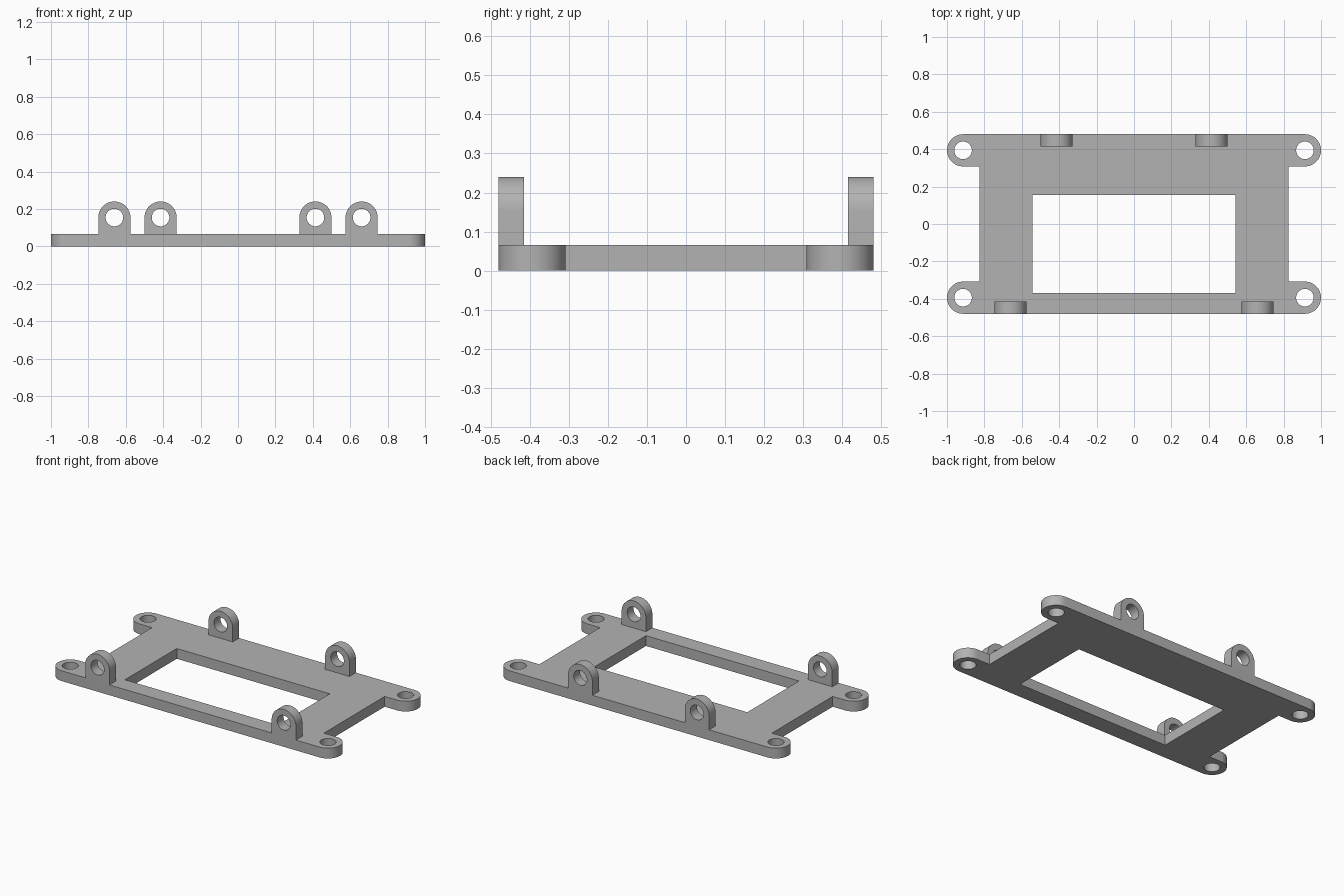
import bpy, bmesh, math
from mathutils import Matrix

if "Cube" in bpy.data.objects:
    bpy.data.objects.remove(bpy.data.objects["Cube"])

T = 0.066      # plate thickness
R = 0.086      # ear and lug radius
H = 0.047      # bolt hole radius
EX, EY = 1 - R, 0.48 - R   # ear centres
BX = 0.825     # half width of the plate body

grey = bpy.data.materials.new("grey")
grey.diffuse_color = (0.45, 0.45, 0.45, 1)
grey.use_nodes = True
grey.node_tree.nodes["Principled BSDF"].inputs["Base Color"].default_value = grey.diffuse_color


def arc(cx, cy, r, a0, a1, n):
    return [(cx + r * math.cos(math.radians(a0 + (a1 - a0) * i / n)),
             cy + r * math.sin(math.radians(a0 + (a1 - a0) * i / n))) for i in range(n + 1)]


def circle(cx, cy, r):
    return arc(cx, cy, r, 0, 360, 48)[:-1]


def slab(name, loops, depth, matrix):
    """Extrude an outline with holes, from local z = 0 to depth."""
    curve = bpy.data.curves.new(name, 'CURVE')
    curve.dimensions = '2D'
    curve.fill_mode = 'BOTH'
    curve.extrude = depth / 2
    for pts in loops:
        s = curve.splines.new('POLY')
        s.points.add(len(pts) - 1)
        for p, (x, y) in zip(s.points, pts):
            p.co = (x, y, 0, 1)
        s.use_cyclic_u = True
    tmp = bpy.data.objects.new(name + "_outline", curve)
    bpy.context.collection.objects.link(tmp)
    bpy.context.view_layer.update()
    mesh = bpy.data.meshes.new_from_object(tmp.evaluated_get(bpy.context.evaluated_depsgraph_get()))
    bpy.data.objects.remove(tmp)
    bm = bmesh.new()
    bm.from_mesh(mesh)
    bmesh.ops.remove_doubles(bm, verts=bm.verts, dist=1e-5)
    bmesh.ops.transform(bm, matrix=matrix @ Matrix.Translation((0, 0, depth / 2)), verts=bm.verts)
    bmesh.ops.recalc_face_normals(bm, faces=bm.faces)
    bm.to_mesh(mesh)
    bm.free()
    mesh.materials.clear()
    mesh.materials.append(grey)
    obj = bpy.data.objects.new(name, mesh)
    bpy.context.collection.objects.link(obj)
    bpy.ops.object.select_all(action='DESELECT')
    obj.select_set(True)
    bpy.context.view_layer.objects.active = obj
    bpy.ops.object.shade_smooth_by_angle(angle=math.radians(30))


# Base plate: right side outline, turned half round for the left side
half = (arc(EX, -EY, R, -90, 90, 24) + [(BX, R - EY), (BX, EY - R)]
        + arc(EX, EY, R, -90, 90, 24))
outline = half + [(-x, -y) for x, y in half]
opening = [(-0.543, -0.37), (0.543, -0.37), (0.543, 0.155), (-0.543, 0.155)]
bolt_holes = [circle(sx * EX, sy * EY, H) for sx in (-1, 1) for sy in (-1, 1)]
slab("base_plate", [outline, opening] + bolt_holes, T, Matrix())

# Upright hinge lugs with round tops
CZ = 0.24 - R
lug = [(-R, T), (R, T)] + arc(0, CZ, R, 0, 180, 24)
for side, x, back in (("front", 0.661, -0.415), ("back", 0.414, 0.48)):
    for end, s in (("left", -1), ("right", 1)):
        place = Matrix.Translation((s * x, back, 0)) @ Matrix.Rotation(math.pi / 2, 4, 'X')
        slab(f"{side}_{end}_lug", [lug, circle(0, CZ, H)], 0.065, place)
